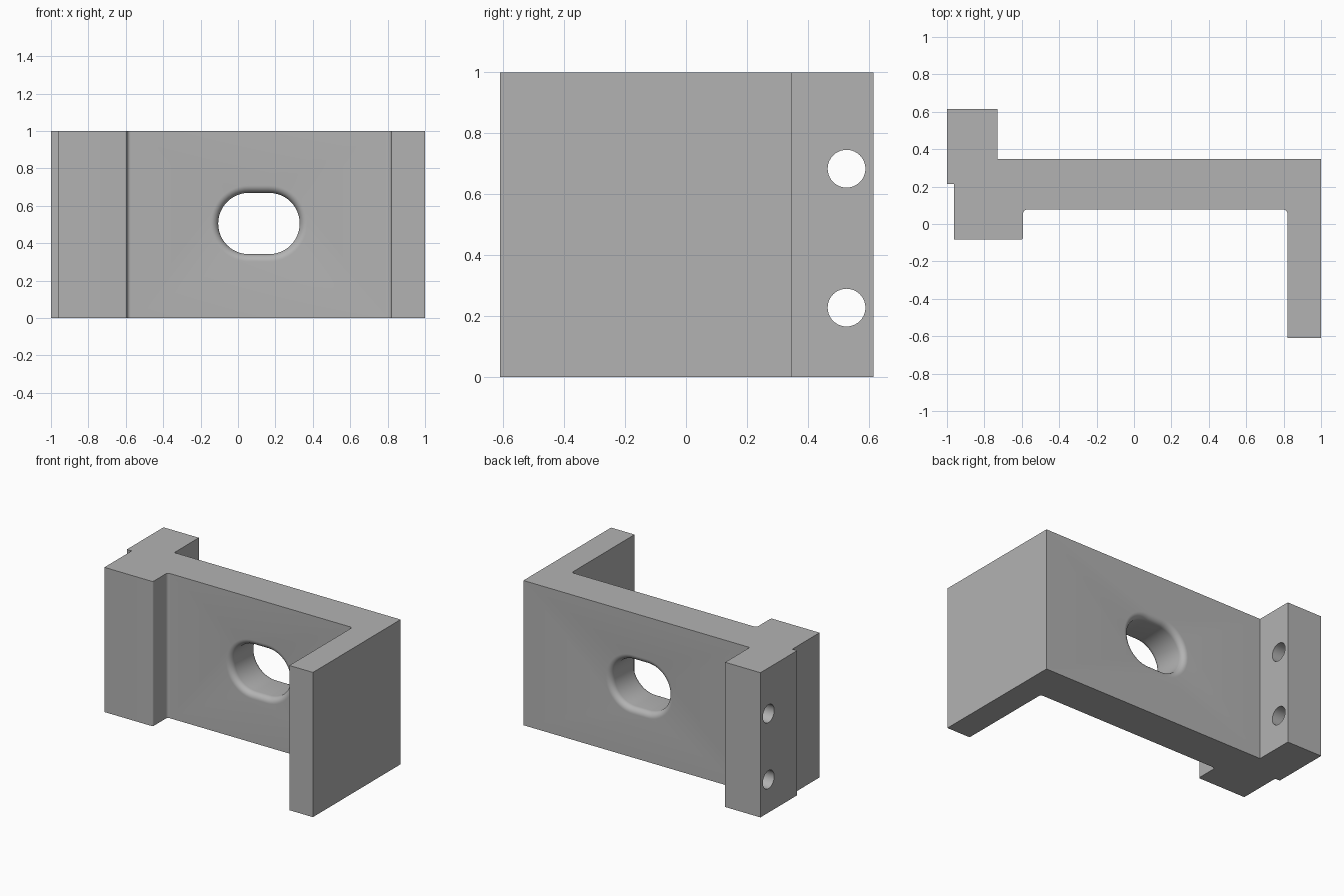
import bpy, bmesh, math
from mathutils import Vector

if "Cube" in bpy.data.objects:
    bpy.data.objects.remove(bpy.data.objects["Cube"])

grey = bpy.data.materials.new("plain grey")
grey.diffuse_color = (0.45, 0.45, 0.45, 1)
grey.use_nodes = True
grey.node_tree.nodes["Principled BSDF"].inputs["Base Color"].default_value = grey.diffuse_color


def make_object(name, bm):
    bmesh.ops.recalc_face_normals(bm, faces=bm.faces)
    mesh = bpy.data.meshes.new(name)
    bm.to_mesh(mesh)
    bm.free()
    mesh.materials.append(grey)
    obj = bpy.data.objects.new(name, mesh)
    bpy.context.collection.objects.link(obj)
    return obj


def loft(name, rings):
    """Closed solid through rings that have equal point counts."""
    bm = bmesh.new()
    loops = [[bm.verts.new(p) for p in ring] for ring in rings]
    n = len(loops[0])
    for a, b in zip(loops, loops[1:]):
        for i in range(n):
            j = (i + 1) % n
            bm.faces.new((a[i], a[j], b[j], b[i]))
    bm.faces.new(loops[0])
    bm.faces.new(loops[-1])
    return make_object(name, bm)


def rounded(points, steps=6):
    """Replace corners that have a radius by an arc."""
    out = []
    for i, (x, y, r) in enumerate(points):
        p = Vector((x, y))
        if not r:
            out.append(p)
            continue
        u = (Vector(points[i - 1][:2]) - p).normalized()
        v = (Vector(points[(i + 1) % len(points)][:2]) - p).normalized()
        for k in range(steps + 1):
            t = k / steps * math.pi / 2
            out.append(p + u * r * (1 - math.sin(t)) + v * r * (1 - math.cos(t)))
    return out


# Bracket body: plan profile (x, y, corner radius) raised to full height
profile = rounded([
    (-1, .615, 0), (-.73, .615, 0), (-.73, .347, 0), (1, .347, 0),
    (1, -.61, 0), (.82, -.61, 0), (.82, .077, .02), (-.593, .077, .02),
    (-.593, -.083, .012), (-.963, -.083, 0), (-.963, .215, 0), (-1, .215, 0)])
body = loft("bracket_body", [[(p.x, p.y, z) for p in profile] for z in (0, 1)])


# Slot cutter: stadium section that flares into a rounded lip on both faces
def stadium(y, r, steps=24):
    ring = []
    for side in (1, -1):
        for k in range(steps + 1):
            a = side * math.pi / 2 - math.pi * k / steps
            ring.append((.112 + side * .054 + r * math.cos(a), y,
                         .505 + r * math.sin(a)))
    return ring


front, back, radius, lip = .077, .347, .164, .04
arc = [k / 8 * math.pi / 2 for k in range(9)]
section = [(front - .03, radius + lip)]
section += [(front + lip * (1 - math.cos(t)), radius + lip * (1 - math.sin(t))) for t in arc]
section += [(back + front - y, r) for y, r in reversed(section)]
cutters = [loft("slot_cutter", [stadium(y, r) for y, r in section])]

# Screw hole cutters through the rear lug
for z in (.228, .684):
    rings = [[(x, .527 + .062 * math.cos(k * math.pi / 20),
               z + .062 * math.sin(k * math.pi / 20)) for k in range(40)]
             for x in (-1.1, -.65)]
    cutters.append(loft("screw_hole_cutter", rings))

# Apply the cuts, then remove the cutters
for cutter in cutters:
    mod = body.modifiers.new("cut", "BOOLEAN")
    mod.operation = "DIFFERENCE"
    mod.solver = "EXACT"
    mod.object = cutter
    cutter.hide_render = True
bpy.context.view_layer.objects.active = body
body.select_set(True)
for mod in list(body.modifiers):
    bpy.ops.object.modifier_apply(modifier=mod.name)
for cutter in cutters:
    bpy.data.objects.remove(cutter)
bpy.ops.object.shade_smooth_by_angle(angle=math.radians(30))
